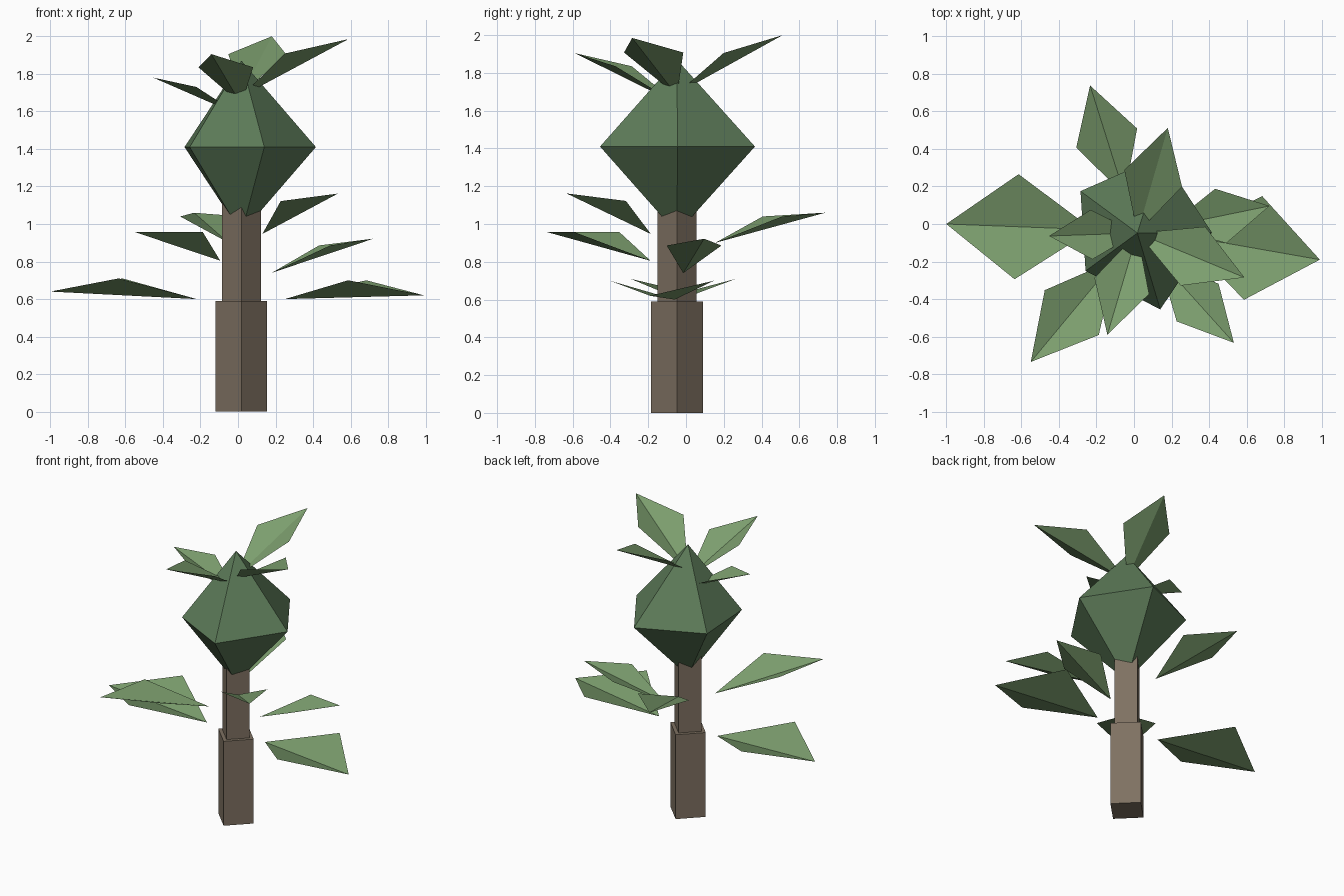
import bpy
from mathutils import Vector

if "Cube" in bpy.data.objects:
    bpy.data.objects.remove(bpy.data.objects["Cube"])


def material(name, rgb):
    m = bpy.data.materials.new(name)
    m.diffuse_color = (*rgb, 1)
    m.use_nodes = True
    m.node_tree.nodes["Principled BSDF"].inputs["Base Color"].default_value = m.diffuse_color
    return m


BARK = material("bark", (0.21, 0.165, 0.12))
CROWN = material("dark_green", (0.11, 0.20, 0.10))
LEAF = material("leaf_green", (0.20, 0.34, 0.155))
AXIS = (0.018, -0.048)


def mesh_object(name, verts, faces, mat):
    me = bpy.data.meshes.new(name)
    me.from_pydata(verts, [], faces)
    me.materials.append(mat)
    ob = bpy.data.objects.new(name, me)
    bpy.context.collection.objects.link(ob)
    return ob


def trunk(name, radius, z0, z1):
    # four-sided post with its corners on the axes
    bpy.ops.mesh.primitive_cylinder_add(vertices=4, radius=radius, depth=z1 - z0,
                                        location=(*AXIS, (z0 + z1) / 2))
    ob = bpy.context.object
    ob.name = name
    ob.data.materials.append(BARK)


def leaf(name, base, tip, half_width, wing_z, t=0.52):
    # two triangles folded along the midrib, side points raised to wing_z
    base, tip = Vector(base), Vector(tip)
    along = (tip - base).to_2d().normalized()
    side = Vector((-along.y, along.x, 0)) * half_width
    mid = base.lerp(tip, t)
    mid.z = wing_z
    mesh_object(name, [base, mid - side, tip, mid + side],
                [(0, 1, 2), (0, 2, 3)], LEAF)


# Trunk
trunk("lower_trunk", 0.137, 0, 0.59)
trunk("upper_trunk", 0.104, 0.59, 1.2)

# Crown: slightly irregular five-sided double pyramid
ring = [(0.415, -0.045), (0.147, 0.365), (-0.285, 0.175), (-0.258, -0.25), (0.14, -0.455)]
verts = [(x, y, 1.41) for x, y in ring] + [(*AXIS, 1.87), (*AXIS, 0.95)]
faces = []
for i in range(5):
    j = (i + 1) % 5
    faces += [(i, j, 5), (j, i, 6)]
mesh_object("crown", verts, faces, CROWN)

# Leaves around the trunk
leaf("low_leaf_left", (-0.22, -0.03, 0.60), (-1.0, 0.0, 0.64), 0.28, 0.71)
leaf("low_leaf_right", (0.25, -0.06, 0.60), (0.99, -0.19, 0.62), 0.28, 0.70)
leaf("middle_leaf_left", (-0.095, -0.187, 0.805), (-0.55, -0.735, 0.957), 0.187, 0.957)
leaf("middle_leaf_right", (0.18, -0.015, 0.74), (0.722, 0.096, 0.922), 0.148, 0.886)
leaf("upper_leaf_front", (0.13, -0.186, 0.947), (0.532, -0.633, 1.162), 0.15, 1.122)
leaf("upper_leaf_back", (-0.05, 0.154, 0.90), (-0.234, 0.738, 1.06), 0.17, 1.04)

# Leaves sprouting from inside the crown
leaf("top_leaf_right", (*AXIS, 1.68), (0.588, -0.285, 1.985), 0.17, 1.908)
leaf("top_leaf_back", (*AXIS, 1.69), (0.18, 0.512, 2.0), 0.16, 1.905)
leaf("top_leaf_left", (*AXIS, 1.575), (-0.452, -0.064, 1.78), 0.132, 1.73)
leaf("top_leaf_front", (*AXIS, 1.637), (-0.142, -0.59, 1.905), 0.152, 1.835)
